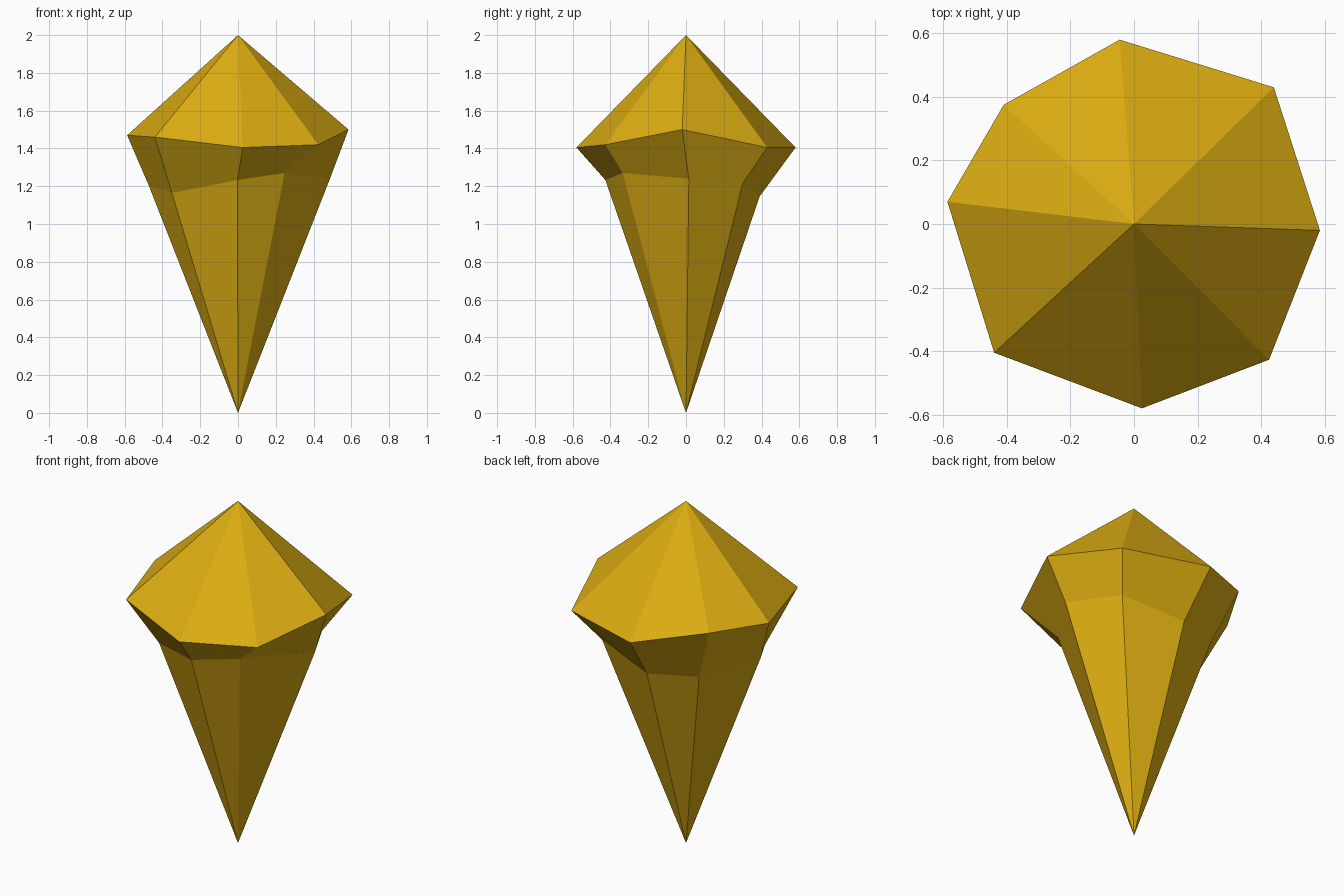
import bpy, bmesh

if "Cube" in bpy.data.objects:
    bpy.data.objects.remove(bpy.data.objects["Cube"])

# Irregular eight-sided rings, counter-clockwise from +x
GIRDLE = [(0.585, -0.02, 1.50), (0.44, 0.43, 1.405), (-0.045, 0.58, 1.405), (-0.41, 0.375, 1.48),
          (-0.587, 0.07, 1.47), (-0.44, -0.405, 1.46), (0.025, -0.58, 1.405), (0.425, -0.427, 1.42)]
COLLAR = [(0.487, 0.015, 1.24), (0.333, 0.30, 1.215), (-0.02, 0.39, 1.146), (-0.288, 0.29, 1.16),
          (-0.473, -0.015, 1.205), (-0.35, -0.23, 1.165), (-0.003, -0.427, 1.233), (0.247, -0.335, 1.27)]

bm = bmesh.new()
top = bm.verts.new((0, 0, 2))
tip = bm.verts.new((0, 0, 0))
girdle = [bm.verts.new(p) for p in GIRDLE]
collar = [bm.verts.new(p) for p in COLLAR]

# Crown, undercut and long spike facets
for i in range(8):
    j = (i + 1) % 8
    bm.faces.new((top, girdle[i], girdle[j]))
    bm.faces.new((girdle[i], collar[i], collar[j], girdle[j]))
    bm.faces.new((collar[i], tip, collar[j]))
bmesh.ops.recalc_face_normals(bm, faces=bm.faces)

mesh = bpy.data.meshes.new("crystal")
bm.to_mesh(mesh)
bm.free()

# Gold colour
gold = bpy.data.materials.new("gold")
gold.diffuse_color = (0.72, 0.42, 0.006, 1)
gold.use_nodes = True
gold.node_tree.nodes["Principled BSDF"].inputs["Base Color"].default_value = gold.diffuse_color
mesh.materials.append(gold)

crystal = bpy.data.objects.new("crystal", mesh)
bpy.context.collection.objects.link(crystal)
